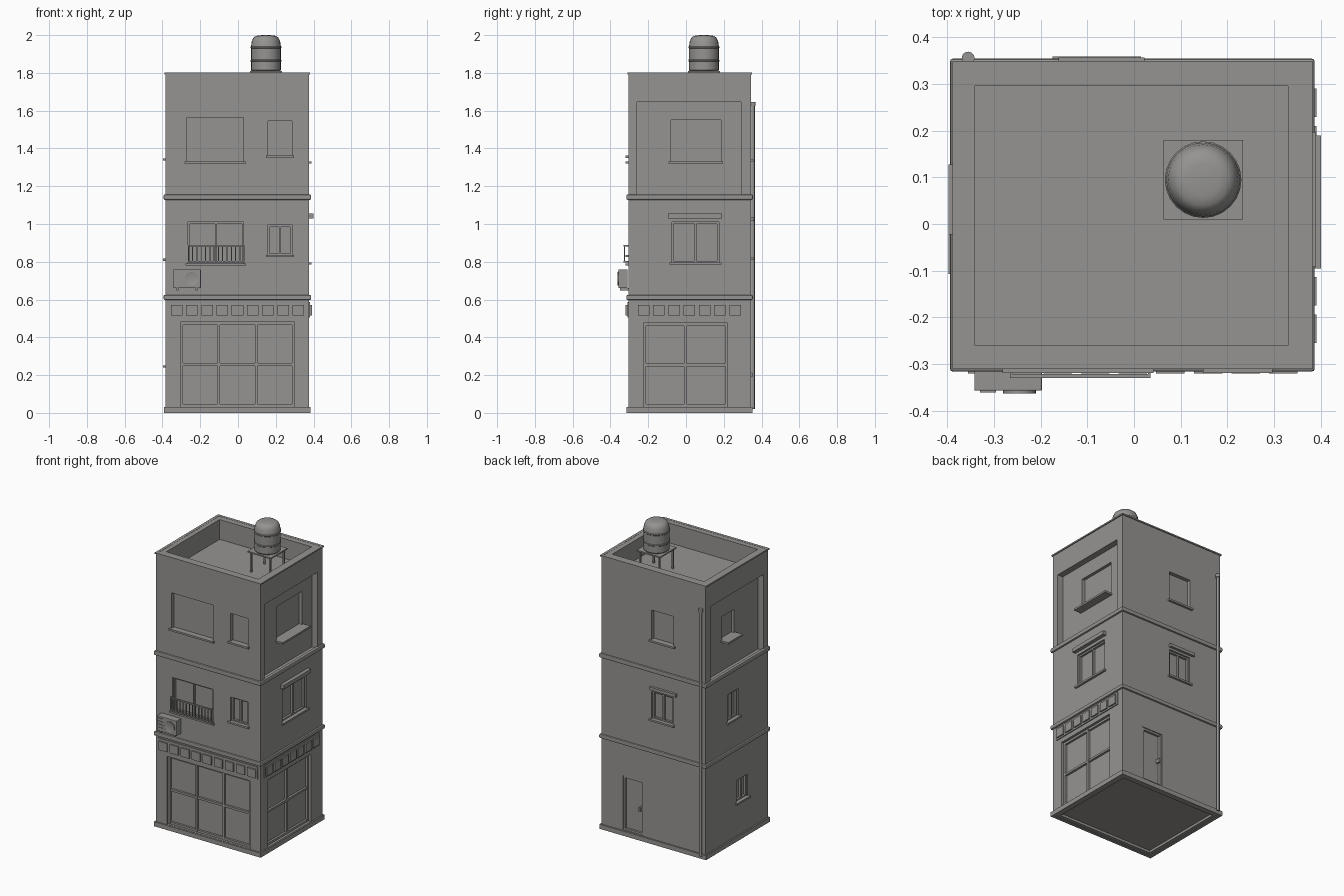
import bpy, bmesh, math
from mathutils import Vector

old = bpy.data.objects.get("Cube")
if old:
    bpy.data.objects.remove(old, do_unlink=True)

mat = bpy.data.materials.new("concrete_grey")
mat.use_nodes = True
GREY = (0.30, 0.295, 0.285, 1)
mat.diffuse_color = GREY
mat.node_tree.nodes["Principled BSDF"].inputs["Base Color"].default_value = GREY

X0, X1, Y0, Y1, TOP = -0.383, 0.376, -0.305, 0.343, 1.8


def finish(name, bm):
    bmesh.ops.recalc_face_normals(bm, faces=bm.faces)
    me = bpy.data.meshes.new(name)
    bm.to_mesh(me)
    bm.free()
    me.materials.append(mat)
    ob = bpy.data.objects.new(name, me)
    bpy.context.collection.objects.link(ob)
    return ob


def boxes(name, items, bevel=0):
    """One object from (low corner, high corner) pairs."""
    bm = bmesh.new()
    for a, b in items:
        lo = Vector(map(min, a, b))
        hi = Vector(map(max, a, b))
        verts = bmesh.ops.create_cube(bm, size=1)["verts"]
        for v in verts:
            v.co = Vector(l + (h - l) * (c + 0.5) for l, h, c in zip(lo, hi, v.co))
    if bevel:
        bmesh.ops.bevel(bm, geom=bm.edges[:], offset=bevel, segments=2, affect="EDGES", profile=0.5)
    return finish(name, bm)


def lathe(name, profile, centre, axis="Z", steps=24):
    """Closed turned part from (radius, height) points."""
    bm = bmesh.new()
    pts = [bm.verts.new((r, 0, h)) for r, h in profile]
    edges = [bm.edges.new(p) for p in zip(pts, pts[1:])]
    bmesh.ops.spin(bm, geom=pts + edges, axis=(0, 0, 1), cent=(0, 0, 0),
                   angle=math.tau, steps=steps)
    bmesh.ops.remove_doubles(bm, verts=bm.verts[:], dist=1e-5)
    for v in bm.verts:
        x, y, z = v.co
        v.co = Vector(centre) + (Vector((x, y, z)) if axis == "Z" else Vector((x, -z, y)))
    ob = finish(name, bm)
    bpy.ops.object.select_all(action="DESELECT")
    ob.select_set(True)
    bpy.context.view_layer.objects.active = ob
    bpy.ops.object.shade_smooth_by_angle(angle=math.radians(35))
    return ob


def on(face, u0, u1, d0, d1, z0, z1):
    """Box on a wall: u runs along the wall, d is distance outward."""
    if face in ("front", "back"):
        wall, s = (Y0, -1) if face == "front" else (Y1, 1)
        return (u0, wall + s * d0, z0), (u1, wall + s * d1, z1)
    wall, s = (X1, 1) if face == "right" else (X0, -1)
    return (wall + s * d0, u0, z0), (wall + s * d1, u1, z1)


cuts = []


def window(name, face, u0, u1, z0, z1, cols=2, rows=1, depth=0.025, base=0, sill=True, bar=0.01):
    """Recess in the wall with a frame, glazing bars and a sill."""
    cuts.append(on(face, u0, u1, base - depth, base + 0.03, z0, z1))
    if cols:
        back, out = base - depth - 0.002, base - depth + 0.015
        parts = []
        for i in range(cols + 1):
            c = u0 + bar / 2 + (u1 - u0 - bar) * i / cols
            parts.append(on(face, c - bar / 2, c + bar / 2, back, out, z0, z1))
        for i in range(rows + 1):
            c = z0 + bar / 2 + (z1 - z0 - bar) * i / rows
            parts.append(on(face, u0, u1, back, out - 0.001, c - bar / 2, c + bar / 2))
        boxes(name + "_frame", parts)
    if sill:
        boxes(name + "_sill", [on(face, u0 - 0.012, u1 + 0.012, base - depth, 0.014, z0 - 0.01, z0 + 0.002)])


# Main walls and the recesses in them
body = boxes("walls", [((X0, Y0, 0.004), (X1, Y1, TOP))])
cuts.append(((-0.34, -0.26, 1.67), (0.33, 0.295, 1.9)))
cuts.append(((-0.35, -0.272, -0.1), (0.343, 0.31, 0.02)))
for side in ("right", "left"):
    cuts.append(on(side, -0.26, 0.29, -0.04, 0.03, 1.145, 1.645))

# Ground floor shop fronts
window("front_shop", "front", -0.305, 0.30, 0.032, 0.48, 3, 2, 0.03, sill=False, bar=0.014)
window("side_shop", "right", -0.225, 0.22, 0.032, 0.475, 2, 2, 0.03, sill=False, bar=0.014)
for face, u0, u1, n in (("front", -0.365, 0.36, 9), ("right", -0.265, 0.30, 7)):
    boxes(face + "_fascia", [on(face, u0, u1, -0.01, 0.006, 0.505, 0.588)])
    step = (u1 - u0) / n
    boxes(face + "_fascia_tiles", [on(face, u0 + step * (i + 0.12), u0 + step * (i + 0.88), 0, 0.015, 0.515, 0.572)
                                   for i in range(n)])

# Windows of the upper floors
window("balcony_window", "front", -0.265, 0.03, 0.79, 1.01)
window("small_front_window", "front", 0.16, 0.285, 0.835, 0.995)
window("side_window", "right", -0.075, 0.175, 0.795, 1.01)
window("back_window", "back", -0.145, 0.01, 0.82, 1.0)
window("left_window", "left", 0.0, 0.115, 0.815, 0.995)
window("left_ground_window", "left", -0.095, 0.02, 0.25, 0.395)
window("blocked_front_window", "front", -0.27, 0.03, 1.33, 1.565, 0)
window("blocked_small_window", "front", 0.16, 0.285, 1.36, 1.545, 0)
window("blocked_side_window", "right", -0.08, 0.185, 1.33, 1.55, 0, depth=0.02, base=-0.04)
window("blocked_back_window", "back", -0.15, 0.01, 1.34, 1.536, 0)
window("blocked_left_window", "left", -0.01, 0.115, 1.345, 1.5, 0, depth=0.02, base=-0.04)
boxes("side_hood", [on("right", -0.095, 0.19, -0.01, 0.024, 1.03, 1.055)])
boxes("back_hood", [on("back", -0.175, 0.015, -0.01, 0.016, 1.015, 1.035)])

# Back door
window("back_door", "back", 0.07, 0.22, 0.032, 0.39, 1, 1, 0.02, sill=False, bar=0.013)
boxes("door_handle", [on("back", 0.088, 0.1, -0.02, 0.008, 0.19, 0.215)])

# Carve all recesses, then drop the cutters
helpers = []
for a, b in cuts:
    cutter = boxes("cutter", [(a, b)])
    cutter.hide_render = True
    helpers.append(cutter)
    mod = body.modifiers.new("cut", "BOOLEAN")
    mod.operation, mod.solver, mod.object = "DIFFERENCE", "EXACT", cutter
bpy.context.view_layer.update()
carved = bpy.data.meshes.new_from_object(body.evaluated_get(bpy.context.evaluated_depsgraph_get()))
body.modifiers.clear()
body.data = carved
for cutter in helpers:
    bpy.data.objects.remove(cutter, do_unlink=True)


# Plinth, floor bands and parapet lip as rings around the walls
def ring(name, out, inner, z0, z1, bevel=0):
    a, b, c, d = X0 - out, X1 + out, Y0 - out, Y1 + out
    t = out + inner
    return boxes(name, [((a, c, z0), (b, c + t, z1)), ((a, d - t, z0), (b, d, z1)),
                        ((a, c, z0), (a + t, d, z1)), ((b - t, c, z0), (b, d, z1))], bevel)


ring("plinth", 0.009, 0.012, 0, 0.03)
ring("lower_band", 0.011, 0.012, 0.598, 0.624, 0.006)
ring("upper_band", 0.011, 0.012, 1.128, 1.156, 0.006)
ring("parapet_lip", 0.006, 0.012, 1.792, 1.801)

# Balcony railing
rail = [on("front", -0.265, 0.035, 0.016, 0.025, z, z + 0.008) for z in (0.795, 0.882)]
for i in range(14):
    u = -0.265 + 0.295 * i / 13
    rail.append(on("front", u, u + 0.005, 0.018, 0.023, 0.795, 0.885))
for u in (-0.265, 0.03):
    rail += [on("front", u, u + 0.005, -0.005, 0.023, z, z + 0.008) for z in (0.795, 0.882)]
boxes("balcony_railing", rail)

# Air conditioner
boxes("air_conditioner", [on("front", -0.342, -0.197, 0.004, 0.052, 0.66, 0.76)], 0.003)
lathe("air_conditioner_fan", [(0, 0.006), (0.028, 0.006), (0.035, 0.008), (0.035, 0)],
      (-0.245, Y0 - 0.05, 0.71), "Y")
boxes("air_conditioner_vents", [on("front", -0.33, -0.295, 0.05, 0.056, z, z + 0.008)
                                for z in (0.68, 0.7, 0.72, 0.74)])
boxes("air_conditioner_brackets", [on("front", u, u + 0.01, -0.005, 0.045, 0.648, 0.661) for u in (-0.325, -0.225)])

# Drain pipe on the back corner
lathe("drain_pipe", [(0, 0), (0.009, 0), (0.009, 1.605), (0.014, 1.605), (0.014, 1.625), (0, 1.625)],
      (-0.355, Y1 + 0.012, 0.02), steps=12)

# Water tank on its stand
TX, TY = 0.148, 0.095
boxes("tank_stand", [((TX - 0.085, TY - 0.085, 1.8), (TX + 0.085, TY + 0.085, 1.809))] +
      [((TX + sx * 0.07 - 0.005, TY + sy * 0.07 - 0.005, 1.665), (TX + sx * 0.07 + 0.005, TY + sy * 0.07 + 0.005, 1.802))
       for sx in (-1, 1) for sy in (-1, 1)])
lathe("water_tank", [(0, 0), (0.074, 0), (0.079, 0.006), (0.079, 0.05), (0.082, 0.053), (0.082, 0.059),
                     (0.079, 0.062), (0.079, 0.12), (0.082, 0.123), (0.082, 0.129), (0.079, 0.132),
                     (0.075, 0.158), (0.067, 0.176), (0.055, 0.186), (0.035, 0.19), (0, 0.191)],
      (TX, TY, 1.809))
